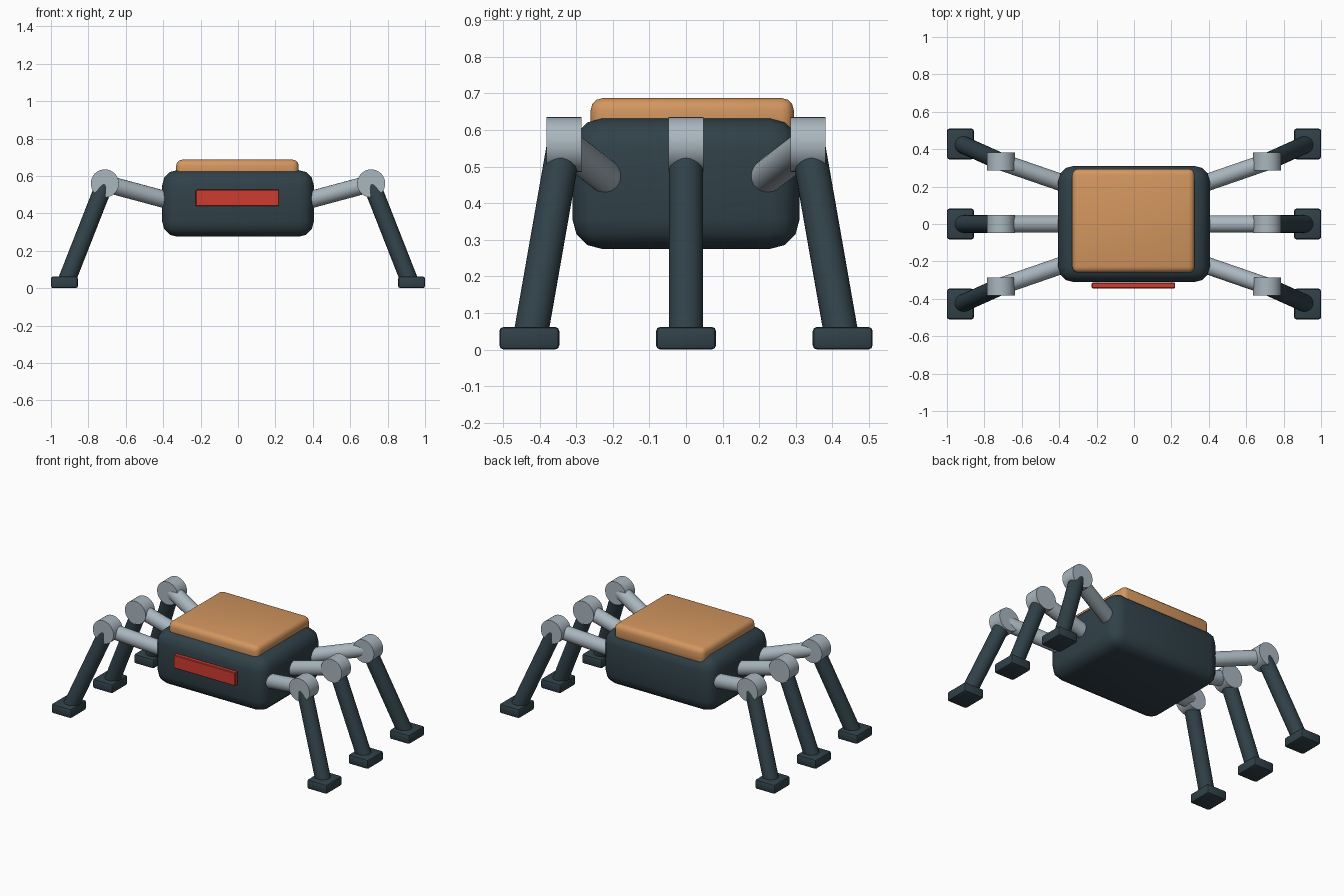
import bpy
from mathutils import Vector

if "Cube" in bpy.data.objects:
    bpy.data.objects.remove(bpy.data.objects["Cube"])


def material(name, rgb):
    m = bpy.data.materials.new(name)
    m.diffuse_color = (*rgb, 1)
    m.use_nodes = True
    m.node_tree.nodes["Principled BSDF"].inputs["Base Color"].default_value = m.diffuse_color
    return m


DARK = material("dark slate", (0.03, 0.053, 0.066))
STEEL = material("light steel", (0.40, 0.47, 0.52))
ORANGE = material("warm orange", (0.65, 0.305, 0.115))
RED = material("signal red", (0.62, 0.045, 0.03))


def finish(ob, name, mat):
    ob.name = name
    ob.data.materials.append(mat)
    bpy.ops.object.shade_smooth_by_angle()
    return ob


def box(name, centre, size, mat, bevel, segments):
    bpy.ops.mesh.primitive_cube_add(size=1, location=centre)
    ob = bpy.context.object
    ob.scale = size
    bpy.ops.object.transform_apply(location=False, rotation=False, scale=True)
    mod = ob.modifiers.new("rounded edges", 'BEVEL')
    mod.width, mod.segments = bevel, segments
    bpy.ops.object.modifier_apply(modifier=mod.name)
    return finish(ob, name, mat)


def rod(name, a, b, radius, mat, sides=24):
    a, b = Vector(a), Vector(b)
    d = b - a
    bpy.ops.mesh.primitive_cylinder_add(vertices=sides, radius=radius, depth=d.length,
                                        location=(a + b) / 2)
    ob = bpy.context.object
    ob.rotation_euler = d.to_track_quat('Z', 'Y').to_euler()
    return finish(ob, name, mat)


# Torso, back panel and front sensor strip
box("body", (0, 0, 0.453), (0.81, 0.62, 0.356), DARK, 0.08, 3)
box("back_panel", (-0.003, 0.017, 0.633), (0.655, 0.555, 0.108), ORANGE, 0.033, 3)
box("front_sensor", (-0.003, -0.329, 0.483), (0.446, 0.03, 0.088), RED, 0.004, 1)

# Six legs: upper rod, sideways knee drum, lower rod and foot pad
for sx, side in ((-1, "left"), (1, "right")):
    for row, label in ((-1, "front"), (0, "middle"), (1, "rear")):
        tag = f"{label}_{side}"
        knee = Vector((sx * 0.712, row * 0.333, 0.56))
        hip = Vector((sx * 0.35, row * 0.208, 0.463))
        ankle = Vector((sx * 0.92, row * 0.426, 0.03))
        half = Vector((0, 0.048, 0))
        rod(f"upper_leg_{tag}", hip, knee, 0.046, STEEL)
        rod(f"knee_{tag}", knee - half, knee + half, 0.075, STEEL, 32)
        rod(f"lower_leg_{tag}", knee, ankle, 0.047, DARK)
        box(f"foot_{tag}", (sx * 0.928, row * 0.428, 0.031), (0.144, 0.164, 0.062),
            DARK, 0.012, 2)
